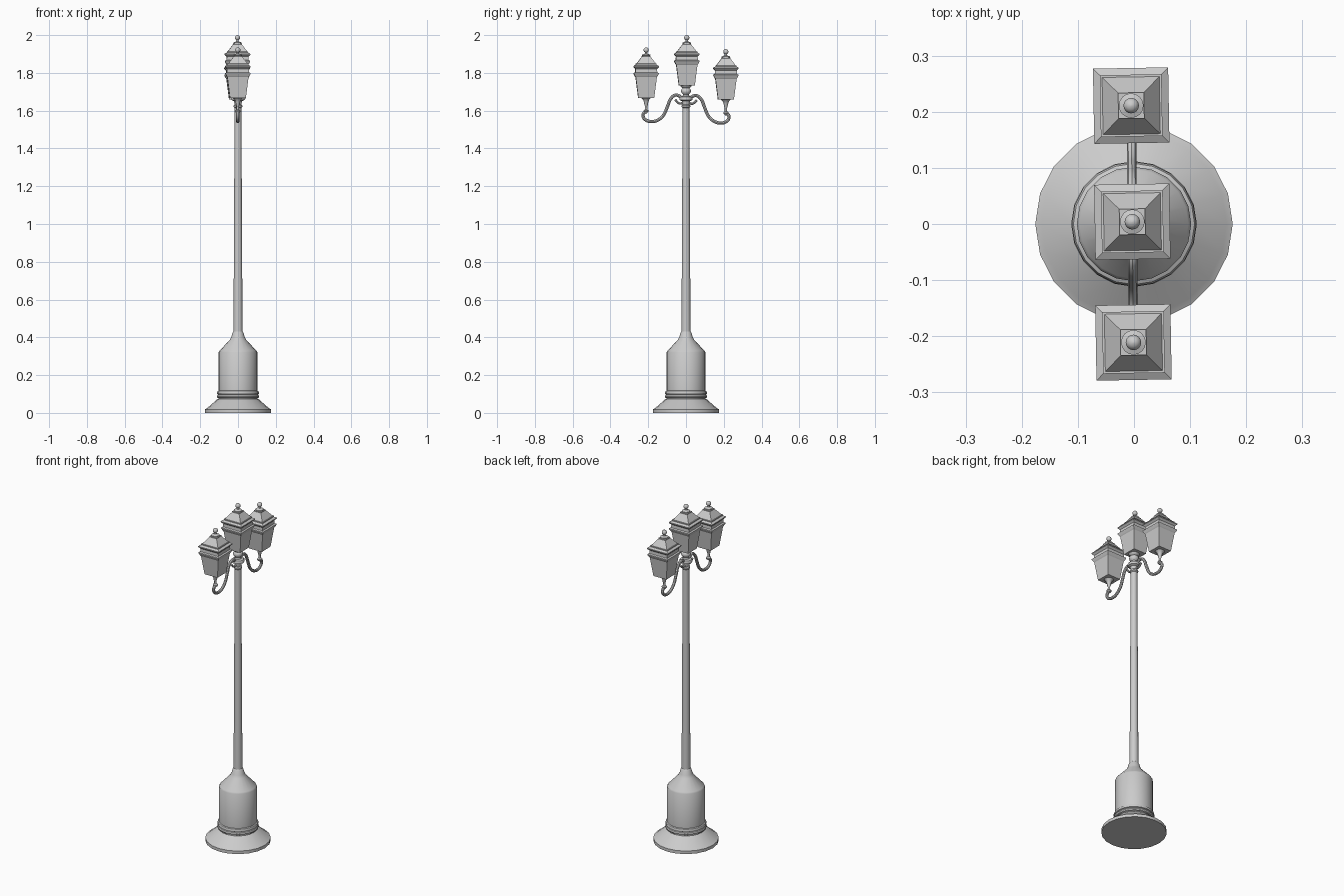
import bpy, bmesh, math
from mathutils import Vector

if "Cube" in bpy.data.objects:
    bpy.data.objects.remove(bpy.data.objects["Cube"])


def lathe(name, profile, sides, loc=(0, 0, 0), phase=0.0, square=False):
    """Spin (radius, z) points; square=True treats radius as a half width."""
    bm = bmesh.new()
    k = math.sqrt(2) if square else 1.0
    rings = []
    for r, z in profile:
        rings.append([bm.verts.new((r * k * math.cos(phase + 2 * math.pi * i / sides),
                                    r * k * math.sin(phase + 2 * math.pi * i / sides), z))
                      for i in range(sides)])
    for a, b in zip(rings, rings[1:]):
        for i in range(sides):
            j = (i + 1) % sides
            bm.faces.new((a[i], a[j], b[j], b[i]))
    bm.faces.new(rings[0][::-1])
    bm.faces.new(rings[-1])
    mesh = bpy.data.meshes.new(name)
    bm.to_mesh(mesh)
    bm.free()
    ob = bpy.data.objects.new(name, mesh)
    ob.location = loc
    bpy.context.collection.objects.link(ob)
    if not square:
        smooth(ob)
    return ob


def smooth(ob):
    bpy.ops.object.select_all(action='DESELECT')
    ob.select_set(True)
    bpy.context.view_layer.objects.active = ob
    bpy.ops.object.shade_smooth_by_angle(angle=math.radians(35))


def tube(name, points, radius):
    cu = bpy.data.curves.new(name, 'CURVE')
    cu.dimensions = '3D'
    cu.bevel_depth = radius
    cu.bevel_resolution = 2
    cu.resolution_u = 5
    cu.use_fill_caps = True
    sp = cu.splines.new('BEZIER')
    sp.bezier_points.add(len(points) - 1)
    for bp, p in zip(sp.bezier_points, points):
        bp.co = p
        bp.handle_left_type = bp.handle_right_type = 'AUTO'
    ob = bpy.data.objects.new(name, cu)
    bpy.context.collection.objects.link(ob)
    bpy.ops.object.select_all(action='DESELECT')
    ob.select_set(True)
    bpy.context.view_layer.objects.active = ob
    bpy.ops.object.convert(target='MESH')
    smooth(bpy.context.view_layer.objects.active)


def lantern(name, x, y, top):
    # Square glass body, two brims and hipped roof
    lathe(name + "_lantern",
          [(.042, -.268), (.056, -.158), (.060, -.152), (.066, -.140), (.066, -.136),
           (.058, -.132), (.057, -.114), (.067, -.104), (.067, -.099), (.055, -.092),
           (.055, -.086), (.051, -.086), (.023, -.049), (.023, -.045)],
          4, (x, y, top), math.radians(46), square=True)
    # Round finial with ball
    ball = [(.014 * math.sin(a), -.014 - .014 * math.cos(a))
            for a in [math.radians(d) for d in (25, 50, 75, 100, 125, 150, 175)]]
    lathe(name + "_finial",
          [(.016, -.047), (.022, -.044), (.022, -.039), (.013, -.036), (.007, -.033)] + ball,
          16, (x, y, top))


# Flared foot, ringed drum and shoulder
lathe("base",
      [(.176, 0), (.176, .018), (.165, .024), (.112, .070), (.104, .074), (.104, .078),
       (.110, .081), (.112, .088), (.109, .095), (.104, .098), (.110, .101), (.111, .108),
       (.108, .115), (.102, .118), (.102, .322), (.097, .330), (.044, .386),
       (.035, .402), (.029, .425), (.024, .432)], 20)

# Tapered pole
lathe("pole", [(.024, .425), (.021, 1.0), (.018, 1.63)], 20)

# Collar and neck under the middle lantern
lathe("collar",
      [(.018, 1.615), (.023, 1.620), (.023, 1.628), (.018, 1.633), (.021, 1.650),
       (.034, 1.656), (.035, 1.666), (.031, 1.673), (.018, 1.677), (.016, 1.686),
       (.024, 1.694), (.027, 1.704), (.024, 1.714), (.018, 1.719), (.026, 1.725),
       (.030, 1.733)], 16)

lantern("middle", -.003, .004, 2.0)

# Side arms, stems and lanterns
for name, s, x, top in (("front", -1, -.001, 1.935), ("back", 1, -.005, 1.926)):
    d = top - 1.93
    yc = s * .211
    path = [(.018, 1.640), (.032, 1.637), (.043, 1.642), (.057, 1.657), (.052, 1.676),
            (.036, 1.676), (.024, 1.668)]
    tube(name + "_arm_scroll", [Vector((-.003, s * y, z + d * y / .21)) for y, z in path[:4]], .006)
    path = [(.020, 1.662), (.036, 1.677), (.055, 1.681), (.078, 1.665), (.098, 1.620),
            (.120, 1.572), (.150, 1.546), (.185, 1.538), (.213, 1.546), (.227, 1.565),
            (.222, 1.584), (.209, 1.588)]
    tube(name + "_arm", [Vector((-.003 + (x + .003) * y / .21, s * y, z + d * y / .21))
                         for y, z in path], .0085)
    lathe(name + "_stem",
          [(.010, -.345), (.014, -.340), (.014, -.334), (.007, -.329), (.006, -.312),
           (.009, -.306), (.012, -.290), (.017, -.276), (.026, -.268), (.026, -.266)],
          14, (x, yc, top))
    lantern(name, x, yc, top)
